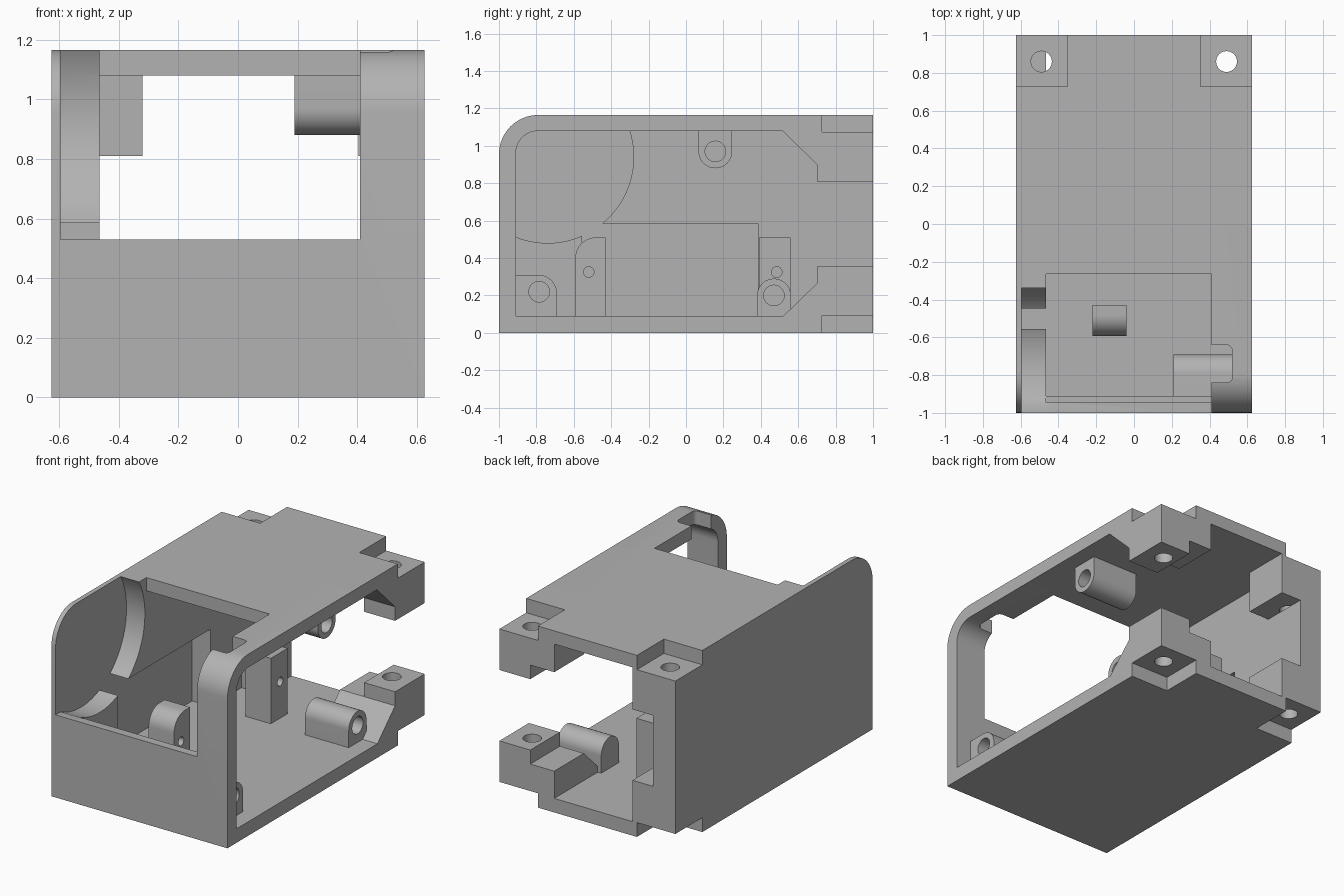
import bpy, bmesh, math

if "Cube" in bpy.data.objects:
    bpy.data.objects.remove(bpy.data.objects["Cube"], do_unlink=True)

grey = bpy.data.materials.new("plain grey")
grey.use_nodes = True
COLOUR = (0.45, 0.45, 0.45, 1)
grey.diffuse_color = COLOUR
grey.node_tree.nodes["Principled BSDF"].inputs["Base Color"].default_value = COLOUR

HX, H = 0.625, 1.165      # half width and height
WALL = -0.465             # inner face of the thick side wall
SKIN = -0.595             # bottom of the pockets in that wall


def prism(name, outline, lo, hi, axis="x"):
    """Extrude a 2D outline along x (outline is y, z) or along z (outline is x, y)."""
    bm = bmesh.new()
    place = (lambda a, b: (lo, a, b)) if axis == "x" else (lambda a, b: (a, b, lo))
    face = bm.faces.new([bm.verts.new(place(a, b)) for a, b in outline])
    ext = bmesh.ops.extrude_face_region(bm, geom=[face])
    verts = [g for g in ext["geom"] if isinstance(g, bmesh.types.BMVert)]
    step = (hi - lo, 0, 0) if axis == "x" else (0, 0, hi - lo)
    bmesh.ops.translate(bm, verts=verts, vec=step)
    bmesh.ops.recalc_face_normals(bm, faces=bm.faces)
    mesh = bpy.data.meshes.new(name)
    bm.to_mesh(mesh)
    bm.free()
    mesh.materials.append(grey)
    ob = bpy.data.objects.new(name, mesh)
    bpy.context.collection.objects.link(ob)
    return ob


def rect(a0, a1, b0, b1, radii=(0, 0, 0, 0)):
    """Rectangle outline; radii for low-low, high-low, high-high, low-high corners."""
    pts = []
    corners = [(a0, b0, 1, 1), (a1, b0, -1, 1), (a1, b1, -1, -1), (a0, b1, 1, -1)]
    for i, ((a, b, sa, sb), r) in enumerate(zip(corners, radii)):
        if r == 0:
            pts.append((a, b))
            continue
        for k in range(13):
            t = math.pi + math.pi / 2 * (i + k / 12)
            pts.append((a + sa * r + r * math.cos(t), b + sb * r + r * math.sin(t)))
    return pts


def circle(a, b, r, n=40):
    return [(a + r * math.cos(2 * math.pi * k / n), b + r * math.sin(2 * math.pi * k / n))
            for k in range(n)]


def box(name, x0, x1, y0, y1, z0, z1):
    return prism(name, rect(y0, y1, z0, z1), x0, x1)


def combine(target, tool, operation="DIFFERENCE"):
    mod = target.modifiers.new("combine", "BOOLEAN")
    mod.operation, mod.solver, mod.object = operation, "EXACT", tool
    bpy.context.view_layer.objects.active = target
    bpy.ops.object.modifier_apply(modifier=mod.name)
    bpy.data.objects.remove(tool, do_unlink=True)


def finish(ob):
    bpy.ops.object.select_all(action="DESELECT")
    ob.select_set(True)
    bpy.context.view_layer.objects.active = ob
    bpy.ops.object.shade_smooth_by_angle(angle=math.radians(30))


# Outer shell with one rounded upper edge, hollow towards one side and the back
shell = prism("housing_shell", rect(-1, 1, 0, H, (0, 0, 0, 0.21)), -HX, HX)
combine(shell, prism("cavity", rect(-0.91, 1.2, 0.09, 1.08, (0, 0, 0, 0.12)), WALL, 0.8))

# Window through the front wall and roof, with a rebate on the sill
combine(shell, box("window", WALL, 0.41, -1.2, -0.265, 0.53, 1.4))
combine(shell, box("sill_rebate", WALL, 0.41, -0.945, -0.88, 0.51, 0.6))
combine(shell, prism("roof_notch", rect(0.35, 0.52, -0.84, -0.64, (0, 0.03, 0.03, 0)),
                     0.94, 1.4, "z"))

# Round recess, front slot and long pocket in the thick side wall
combine(shell, prism("round_recess", circle(-0.74, 0.94, 0.46, 80), SKIN, WALL + 0.03))
combine(shell, box("front_slot", SKIN, WALL + 0.03, -1.2, -0.9, 0.53, 1.4))
combine(shell, box("long_pocket", SKIN, WALL + 0.03, -0.555, 0.385, 0.09, 0.585))

# Corner posts at the back, mirrored between roof and floor
for top in (True, False):
    def flip(z):
        return z if top else H - z

    def span(z0, z1):
        return sorted((flip(z0), flip(z1)))

    ramp = [(0.51, 1.085), (0.70, 0.9), (1, 0.9), (1, 1.12), (0.51, 1.12)]
    combine(shell, prism("ramp", [(y, flip(z)) for y, z in ramp], 0.235, HX), "UNION")
    combine(shell, box("open_side_post", 0.405, HX, 0.70, 1, *span(0.81, 1.12)), "UNION")
    combine(shell, box("wall_side_post", -0.6, -0.32, 0.70, 1, *span(0.81, 1.12)), "UNION")
    for side in (-1, 1):
        x0, x1 = sorted((side * 0.352, side * 0.8))
        combine(shell, box("corner_step", x0, x1, 0.727, 1.2, *span(1.073, 1.4)))
        combine(shell, prism("screw_hole", circle(side * 0.49, 0.86, 0.055),
                             *span(0.81 if side < 0 else 0.7, 1.3), "z"))
finish(shell)


# Screw bosses and brackets, each with a blind hole from the open side
def drilled(name, outline, x0, x1, y, z, r, depth):
    ob = prism(name, outline, x0, x1)
    combine(ob, prism("bore", circle(y, z, r, 32), x1 - depth, x1 + 0.1))
    finish(ob)


R = 0.09
drilled("upper_boss", rect(0.067, 0.247, 0.88, 1.085, (R, R, 0, 0)),
        0.19, 0.52, 0.157, 0.97, 0.055, 0.28)
drilled("lower_back_boss", rect(0.38, 0.56, 0.085, 0.29, (0, 0, R, R)),
        0.21, 0.52, 0.47, 0.20, 0.055, 0.28)
drilled("lower_front_boss", rect(-0.915, -0.69, 0.085, 0.31, (0, 0, 0.1, 0)),
        0.21, 0.52, -0.785, 0.22, 0.055, 0.28)
drilled("front_bracket", rect(-0.592, -0.43, 0.085, 0.51, (0, 0, 0, 0.11)),
        -0.22, -0.04, -0.52, 0.325, 0.028, 0.12)
drilled("back_bracket", rect(0.39, 0.56, 0.085, 0.51),
        -0.22, -0.04, 0.485, 0.325, 0.028, 0.12)
